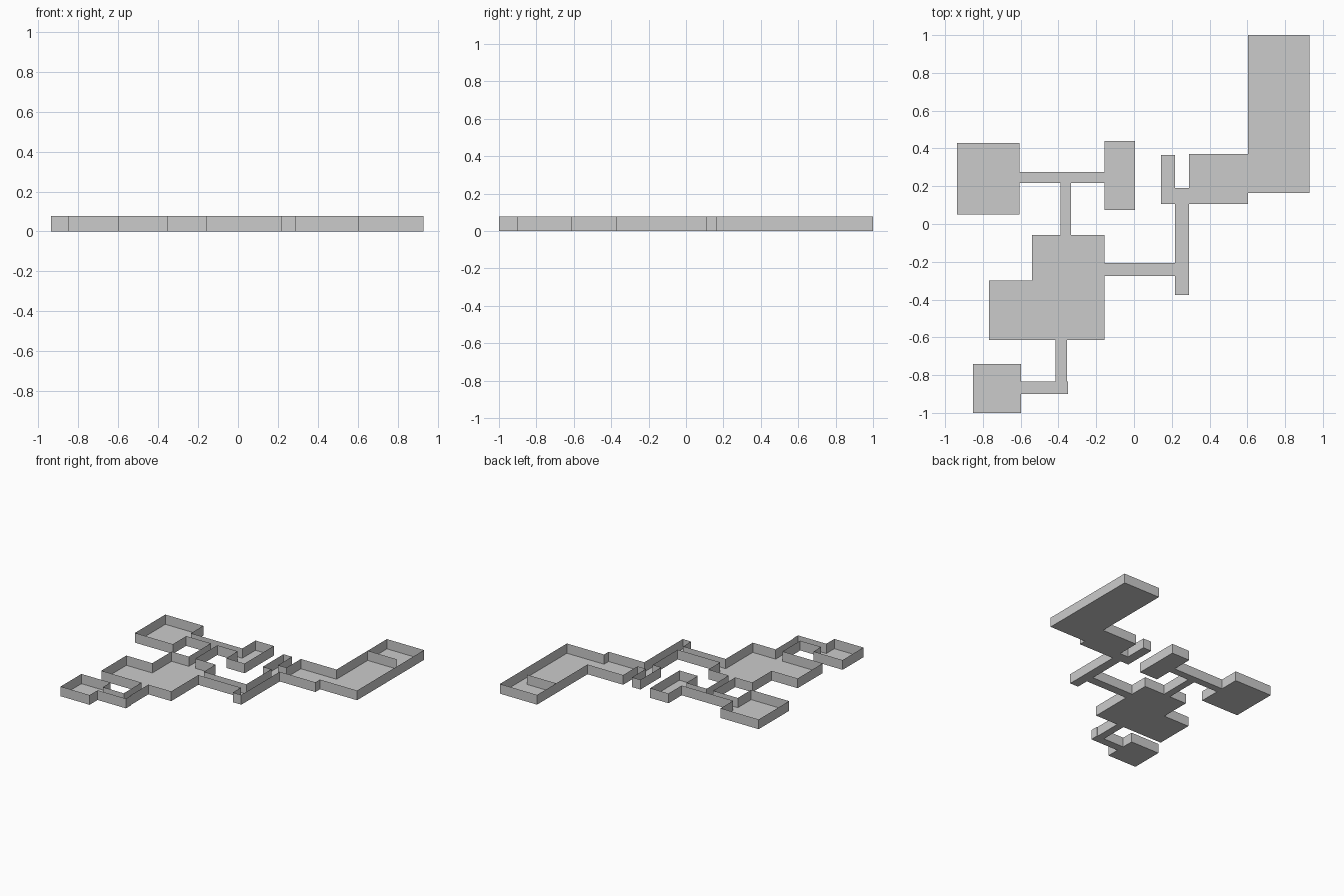
import bpy, bmesh, math

if "Cube" in bpy.data.objects:
    bpy.data.objects.remove(bpy.data.objects["Cube"])

H = 0.077  # wall height

# Floor plan as overlapping/adjacent rectangles: x0, x1, y0, y1
ROOMS = [
    (-0.937, -0.605, 0.05, 0.43),      # north-west room
    (-0.605, -0.155, 0.217, 0.275),    # north corridor
    (-0.155, 0.005, 0.075, 0.44),      # north room
    (-0.39, -0.333, -0.058, 0.217),    # link to the main hall
    (-0.54, -0.155, -0.613, -0.058),   # main hall
    (-0.767, -0.54, -0.613, -0.30),    # main hall annex
    (-0.415, -0.355, -0.835, -0.613),  # south corridor
    (-0.598, -0.35, -0.90, -0.835),    # south corridor bend
    (-0.852, -0.598, -1.0, -0.74),     # south-west room
    (-0.155, 0.217, -0.275, -0.206),   # east corridor
    (0.217, 0.291, -0.375, 0.19),      # east corridor, long leg
    (0.143, 0.217, 0.106, 0.365),      # small closet
    (0.291, 0.603, 0.106, 0.37),       # east room
    (0.603, 0.928, 0.163, 1.0),        # north-east hall
]

xs = sorted({v for r in ROOMS for v in r[:2]})
ys = sorted({v for r in ROOMS for v in r[2:]})


def filled(i, j):
    if not (0 <= i < len(xs) - 1 and 0 <= j < len(ys) - 1):
        return False
    x, y = (xs[i] + xs[i + 1]) / 2, (ys[j] + ys[j + 1]) / 2
    return any(a < x < b and c < y < d for a, b, c, d in ROOMS)


def make(name, quads):
    bm = bmesh.new()
    for q in quads:
        bm.faces.new([bm.verts.new(p) for p in q])
    bmesh.ops.remove_doubles(bm, verts=bm.verts, dist=1e-5)
    bmesh.ops.dissolve_limit(bm, angle_limit=math.radians(1),
                             verts=bm.verts, edges=bm.edges)
    me = bpy.data.meshes.new(name)
    bm.to_mesh(me)
    bm.free()
    ob = bpy.data.objects.new(name, me)
    bpy.context.collection.objects.link(ob)


def wall(p, q):
    return [(*p, 0), (*q, 0), (*q, H), (*p, H)]


# Fill grid cells with floor and raise a wall on every outer edge
floor, walls = [], []
for i in range(len(xs) - 1):
    for j in range(len(ys) - 1):
        if not filled(i, j):
            continue
        a, b, c, d = xs[i], xs[i + 1], ys[j], ys[j + 1]
        floor.append([(a, c, 0), (b, c, 0), (b, d, 0), (a, d, 0)])
        for di, dj, p, q in ((0, -1, (a, c), (b, c)), (1, 0, (b, c), (b, d)),
                             (0, 1, (b, d), (a, d)), (-1, 0, (a, d), (a, c))):
            if not filled(i + di, j + dj):
                walls.append(wall(p, q))

make("floor", floor)
make("outer_walls", walls)
# Free-standing partition in the north-east hall
make("partition_wall", [wall((0.603, 0.76), (0.86, 0.76))])
